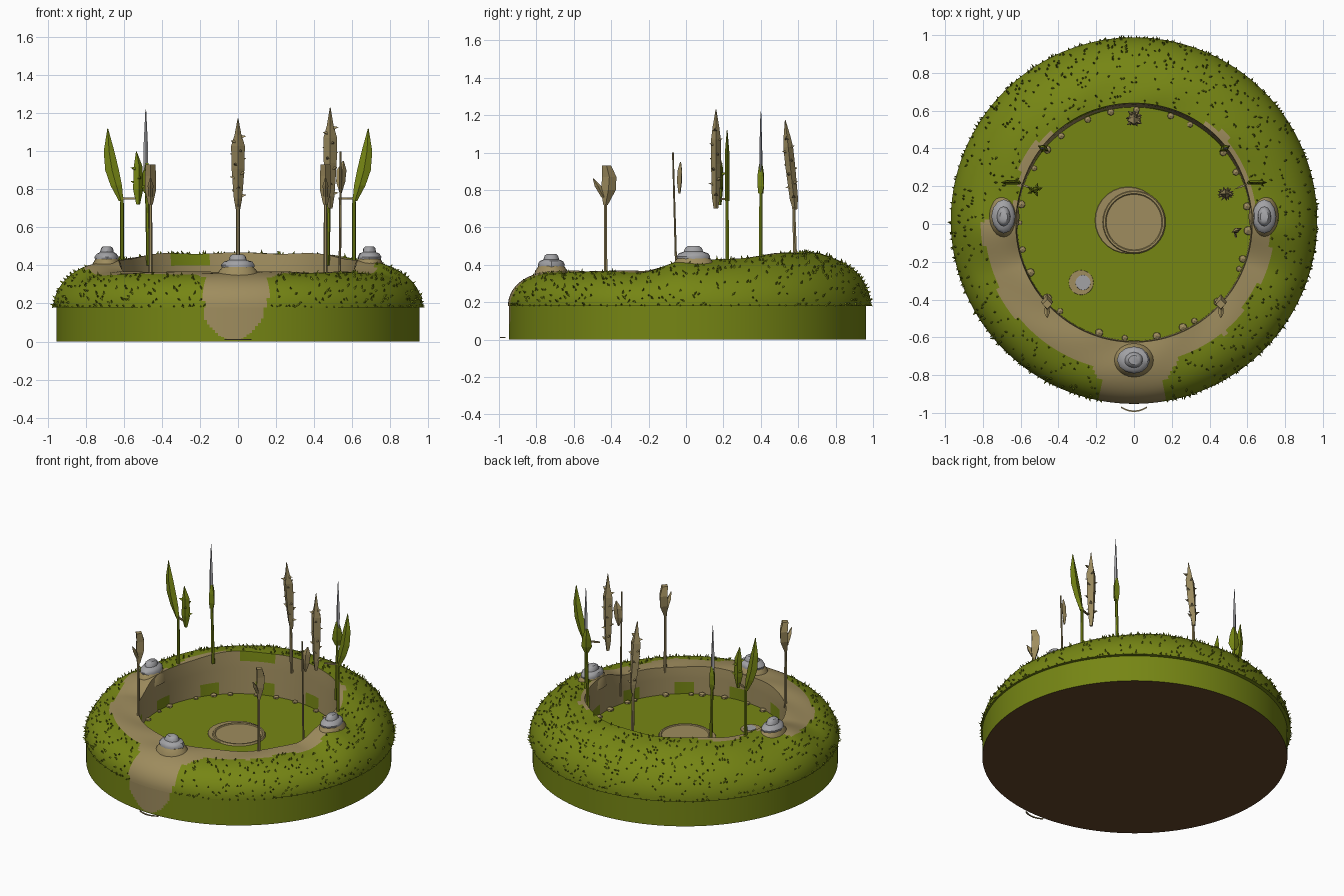
import bpy, bmesh, math, random
from mathutils import Vector, Matrix

cube = bpy.data.objects.get("Cube")
if cube:
    bpy.data.objects.remove(cube, do_unlink=True)
rng = random.Random(4)
TAU = math.tau


def material(name, r, g, b):
    m = bpy.data.materials.new(name)
    m.use_nodes = True
    m.diffuse_color = (r, g, b, 1)
    bsdf = m.node_tree.nodes["Principled BSDF"]
    bsdf.inputs["Base Color"].default_value = (r, g, b, 1)
    bsdf.inputs["Roughness"].default_value = 0.9
    return m


GREEN = material("grass green", 0.18, 0.237, 0.007)
TAN = material("dry earth", 0.345, 0.265, 0.112)
WOOD = material("weathered wood", 0.32, 0.25, 0.11)
STONE = material("grey stone", 0.36, 0.36, 0.375)
SOIL = material("dark soil", 0.125, 0.058, 0.022)


def finish(name, bm, mats, smooth=False):
    bmesh.ops.recalc_face_normals(bm, faces=bm.faces)
    mesh = bpy.data.meshes.new(name)
    bm.to_mesh(mesh)
    bm.free()
    for m in mats:
        mesh.materials.append(m)
    ob = bpy.data.objects.new(name, mesh)
    bpy.context.collection.objects.link(ob)
    if smooth:
        bpy.ops.object.select_all(action="DESELECT")
        ob.select_set(True)
        bpy.context.view_layer.objects.active = ob
        bpy.ops.object.shade_smooth_by_angle(angle=math.radians(40))
    return ob


def loft(bm, rings, closed=False):
    """Skin a list of equal-length point rings, capped unless closed."""
    rows = [[bm.verts.new(p) for p in ring] for ring in rings]
    n = len(rows[0])
    for a, b in zip(rows, rows[1:] + (rows[:1] if closed else [])):
        for i in range(n):
            bm.faces.new((a[i], a[(i + 1) % n], b[(i + 1) % n], b[i]))
    if not closed:
        bm.faces.new(rows[0])
        bm.faces.new(rows[-1])


def circle(r, z, n, cx=0, cy=0, sy=1):
    return [(cx + r * math.cos(TAU * i / n), cy + sy * r * math.sin(TAU * i / n), z) for i in range(n)]


def spike(bm, at, direction, length, radius):
    rot = Vector(direction).to_track_quat("Z", "Y").to_matrix().to_4x4()
    mat = Matrix.Translation(at) @ rot @ Matrix.Translation((0, 0, length / 2))
    bmesh.ops.create_cone(bm, segments=3, radius1=radius, radius2=0, depth=length, matrix=mat, cap_ends=True)


def smoothstep(a, b, x):
    t = min(max((x - a) / (b - a), 0), 1)
    return t * t * (3 - 2 * t)


# Base drum with floor on top, soil underneath and the foot of the path
bm = bmesh.new()
loft(bm, [circle(0.955, 0.18 * k / 24, 400, cy=0.008) for k in range(25)])
bm.normal_update()
for f in bm.faces:
    c = f.calc_center_median()
    if len(f.verts) > 4:
        f.material_index = 1 if c.z < 0.1 else 0
    elif c.y < 0 and abs(c.x + 0.025) < 0.155 * math.sqrt(min(1, max(0, (c.z - 0.005) / 0.12))):
        f.material_index = 2
finish("base_drum", bm, [GREEN, SOIL, TAN], True)


# Ring mound: low at the front, high at the back
def crest(y):
    return 0.365 + 0.06 * smoothstep(-0.22, 0.0, y) + 0.04 * smoothstep(0.1, 0.6, y)


def mound_point(a, k, rows=28):
    s, c = math.sin(a), math.cos(a)
    h = crest(0.63 * s)
    lip = 0.622 + 0.014 * smoothstep(0.2, 0.9, s)
    if k < 6:
        u = k / 6
        r, z, t = 0.618 + (lip - 0.618) * u, 0.175 + (h - 0.195) * u, 0
    else:
        t = math.sin((k - 6) / (rows - 6) * math.pi / 2)
        p = 2 + smoothstep(0.2, -0.6, s)
        r = lip + 0.004 + (0.966 - lip) * t
        z = 0.18 + (h - 0.18) * math.sqrt(max(0, 1 - t ** p))
        z += 0.004 * math.sin(9 * a + 7 * t) * (1 - t)
    return (r * c, r * s + 0.018 * t, z)


SEG = 320
bm = bmesh.new()
loft(bm, [[mound_point(TAU * i / SEG, k) for i in range(SEG)] for k in range(29)], closed=True)
bmesh.ops.recalc_face_normals(bm, faces=bm.faces)
turf = []
for f in bm.faces:
    c = f.calc_center_median()
    r, a = math.hypot(c.x, c.y), math.atan2(c.x, -c.y)
    wall = r < 0.645 and f.normal.z < 0.6
    moss = (c.z < 0.27 and math.sin(11 * a + 1) > 0.45) or (c.z > 0.38 and abs(a + 2.73) < 0.17)
    front = smoothstep(0.14, -0.02, c.y)
    bump = 0.03 * smoothstep(1.8, 2.1, abs(a)) * smoothstep(2.6, 2.3, abs(a))
    edge = 0.642 + front * (0.123 - 0.035 * math.sin(a)) + (1 - front) * bump
    verge = r < edge + 0.01 * math.sin(11 * a)
    path = abs(a + 0.01) < 0.18 + 0.14 * smoothstep(0.88, 0.74, r)
    if (wall and not moss) or (not wall and (verge or path)):
        f.material_index = 1
    elif not wall and f.normal.z > -0.5:
        turf.append((c, f.normal.copy()))
finish("ring_mound", bm, [GREEN, TAN], True)

# Grass tufts over the turf and around the lip
bm = bmesh.new()
for c, n in rng.sample(turf, 700):
    lean = Vector((rng.uniform(-1, 1), rng.uniform(-1, 1), rng.uniform(0, 1)))
    spike(bm, c - n * 0.004, n + lean * 0.7, rng.uniform(0.015, 0.028), 0.008)
for i in range(110):
    a = TAU * i / 110 + rng.uniform(-0.02, 0.02)
    if abs(a - TAU * 0.75) > 0.2:
        d = Vector((math.cos(a), math.sin(a), rng.uniform(-0.4, 0.3)))
        spike(bm, (0.96 * d.x, 0.96 * d.y + 0.018, 0.185), d, 0.022, 0.01)
finish("grass_tufts", bm, [GREEN])


# Floor patches, central ring, rubble
def plate(name, x, y, r, z, mat, n=28):
    bm = bmesh.new()
    loft(bm, [circle(r, 0.178, n, x, y), circle(r * 0.98, z, n, x, y)])
    finish(name, bm, [mat])


plate("floor_earth_patch", -0.03, 0.02, 0.178, 0.184, TAN)
plate("small_earth_patch", -0.28, -0.31, 0.066, 0.184, TAN)
plate("small_stone_patch", -0.27, -0.31, 0.04, 0.187, STONE)
bm = bmesh.new()
loft(bm, [circle(r, z, 32, 0, 0.01) for r, z in ((0.168, 0.18), (0.162, 0.192), (0.152, 0.192), (0.147, 0.187))])
finish("central_ring", bm, [TAN])
bm = bmesh.new()
for i in range(26):
    a = TAU * i / 26 + rng.uniform(-0.1, 0.1)
    s = rng.uniform(0.014, 0.028)
    mat = Matrix.Translation((0.605 * math.cos(a), 0.605 * math.sin(a), 0.183)) @ Matrix.Diagonal((s, s, s * 0.7, 1))
    bmesh.ops.create_icosphere(bm, subdivisions=1, radius=1, matrix=mat)
finish("wall_rubble", bm, [TAN])

# Thin curved step before the path
bm = bmesh.new()
arc = [(0.07 * s / 6, -0.995 + 0.022 * (s / 6) ** 2) for s in range(-6, 7)]
loft(bm, [[(x, y, 0.008), (x, y + 0.008, 0.008), (x, y + 0.008, 0.014), (x, y, 0.014)] for x, y in arc])
finish("path_step", bm, [WOOD])


# Stacked stones, each on an earth collar
def stone_stack(name, x, y, z, rx, ry):
    bm = bmesh.new()
    loft(bm, [circle(rx * k, z + h, 24, x, y, ry / rx) for k, h in ((1.35, -0.07), (1.2, -0.02), (0.95, 0.005))])
    finish(name + "_collar", bm, [TAN], True)
    bm = bmesh.new()
    rings = []
    for k, h in ((0.95, -0.01), (1.0, 0.015), (0.86, 0.032), (0.58, 0.04), (0.5, 0.06), (0.34, 0.07)):
        ring = circle(rx * k, z + h, 12, x, y, ry / rx)
        rings.append([((px - x) * rng.uniform(0.93, 1.07) + x, py, pz) for px, py, pz in ring])
    loft(bm, rings)
    finish(name + "_stones", bm, [STONE], True)


stone_stack("front", 0, -0.72, 0.388, 0.085, 0.072)
for side, sx in (("left", 1), ("right", -1)):
    stone_stack(side, sx * 0.69, 0.04, 0.43, 0.062, 0.09)


# Poles and blades
def pole(name, x, y, z0, z1, mat, r=0.012, dx=0, dy=0):
    bm = bmesh.new()
    loft(bm, [circle(r, z0, 6, x, y), circle(r * 0.75, z1, 6, x + dx, y + dy)])
    finish(name, bm, [mat])


def blade(name, x, y, spine, thick, mat, turn=0, thorns=0, lean=0):
    """Loft a diamond section along (height, offset, half width)."""
    bm = bmesh.new()
    loft(bm, [[(o - w, 0, z), (o, -min(thick, w), z), (o + w, 0, z), (o, min(thick, w), z)] for z, o, w in spine])
    for i in range(thorns):
        a = i * 2.4
        z = spine[1][0] + (spine[-2][0] - spine[1][0]) * (i + 0.5) / thorns
        d = Vector((math.cos(a), math.sin(a), 0.25))
        spike(bm, (d.x * 0.02, d.y * 0.014, z), d, 0.026, 0.012)
    ob = finish(name, bm, [mat])
    ob.location = (x, y, 0)
    ob.rotation_euler = (lean, 0, turn)


def thorn_blade(name, x, y, z, length, lean=0):
    shape = ((0, 0.012), (0.12, 0.022), (0.45, 0.034), (0.7, 0.036), (0.82, 0.018), (1, 0.002))
    blade(name, x, y, [(z + length * u, 0, w) for u, w in shape], 0.026, WOOD, 0, 14, lean)


pole("back_pole", 0, 0.585, 0.39, 0.74, WOOD, dy=-0.01)
thorn_blade("back_thorn_blade", 0, 0.66, 0.7, 0.48, 0.11)
thorn_blade("hanging_thorn_blade", 0.485, 0.16, 0.7, 0.53)

for side, s in (("left", 1), ("right", -1)):
    # Slim stone-tipped spear
    pole(side + "_spear_pole", s * 0.47, 0.40, 0.4, 0.8, GREEN, dx=s * 0.01)
    blade(side + "_spear_leaf", s * 0.48, 0.40, [(0.78, 0, 0.015), (0.82, 0, 0.034), (0.88, 0, 0.026), (0.94, 0, 0.01)], 0.02, GREEN, s * 0.5)
    blade(side + "_spear_tip", s * 0.485, 0.40, [(0.9, 0, 0.012), (1.0, 0, 0.013), (1.22, 0, 0.002)], 0.008, STONE)
    # Broad leaf standard with a side twig
    pole(side + "_leaf_pole", s * 0.61, 0.22, 0.35, 0.76, GREEN)
    leaf = [(0.74, 0.005, 0.012), (0.82, 0.03, 0.03), (0.9, 0.052, 0.036), (1.0, 0.068, 0.028), (1.12, 0.075, 0.002)]
    blade(side + "_broad_leaf", s * 0.61, 0.22, [(z, s * o, w) for z, o, w in leaf], 0.012, GREEN)
    blade(side + "_leaf_twig", s * 0.57, 0.2, [(0.747, 0, 0.045), (0.757, 0, 0.045)], 0.006, WOOD, s * 0.4)
    # Front axe-like standard
    pole(side + "_front_pole", s * 0.46, -0.43, 0.33, 0.76, WOOD, 0.011)
    blade(side + "_front_blade", s * 0.46, -0.43, [(0.72, 0, 0.012), (0.8, 0.015, 0.04), (0.87, 0.02, 0.038), (0.93, 0.005, 0.025)], 0.03, TAN, math.pi / 2)
    blade(side + "_front_barb", s * 0.46, -0.43, [(0.76, -0.01, 0.012), (0.82, -0.04, 0.018), (0.86, -0.065, 0.003)], 0.015, TAN, math.pi / 2)

# Small leaf on the right twig
blade("right_small_leaf", -0.525, 0.18, [(0.72, 0, 0.01), (0.8, 0, 0.028), (0.92, 0, 0.024), (1.0, -0.01, 0.002)], 0.018, GREEN, 0.3, 5)

# Leaning twig spear inside the left of the pit
pole("twig_pole", 0.535, -0.05, 0.29, 1.0, WOOD, 0.007, dx=0.005, dy=-0.02)
blade("twig_leaf", 0.54, -0.035, [(0.78, 0, 0.006), (0.84, 0, 0.026), (0.9, 0.005, 0.028), (0.95, 0.015, 0.003)], 0.014, TAN, 0.4)
